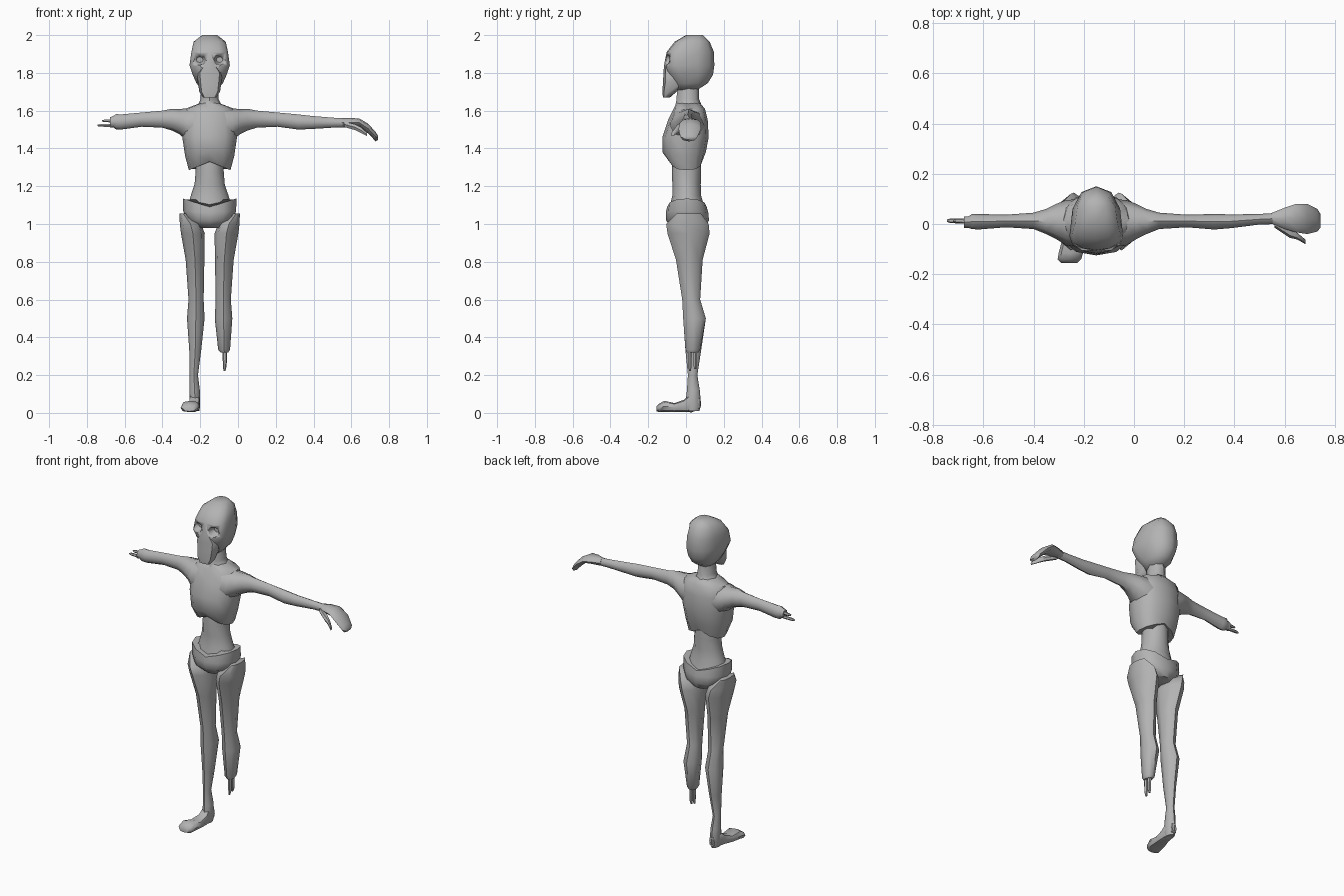
import bpy, bmesh, math

CX = -0.15  # body centre line; local x is measured from here
grey = bpy.data.materials.new("bone_grey")
grey.diffuse_color = (0.45, 0.45, 0.45, 1)


def loft(name, axis, rings, n=8, power=1.0, side=1, angle=50):
    """Skin rings of (position, a0, a1, b0, b1, widest b, side drop)."""
    bm = bmesh.new()
    loops = []
    for r in rings:
        t, a0, a1, b0, b1 = r[:5]
        mid = r[5] if len(r) > 5 and r[5] is not None else (b0 + b1) / 2
        drop = r[6] if len(r) > 6 else 0
        loop = []
        for i in range(n):
            c, s = math.cos(math.tau * i / n), math.sin(math.tau * i / n)
            c = math.copysign(abs(c) ** power, c)
            s = math.copysign(abs(s) ** power, s)
            a = (a0 + a1) / 2 + c * (a1 - a0) / 2
            b = mid + s * ((b1 - mid) if s > 0 else (mid - b0))
            h = t - drop * abs(c)
            x, y, z = {"z": (a, b, h), "x": (t, a, b), "y": (a, t, b)}[axis]
            loop.append(bm.verts.new((CX + side * x, y, z)))
        loops.append(loop)
    for p, q in zip(loops, loops[1:]):
        for i in range(n):
            j = (i + 1) % n
            bm.faces.new((p[i], p[j], q[j], q[i]))
    bm.faces.new(loops[0])
    bm.faces.new(loops[-1])
    bmesh.ops.recalc_face_normals(bm, faces=bm.faces)
    me = bpy.data.meshes.new(name)
    bm.to_mesh(me)
    bm.free()
    me.materials.append(grey)
    ob = bpy.data.objects.new(name, me)
    bpy.context.collection.objects.link(ob)
    bpy.ops.object.select_all(action="DESELECT")
    ob.select_set(True)
    bpy.context.view_layer.objects.active = ob
    bpy.ops.object.shade_smooth_by_angle(angle=math.radians(angle))
    return ob


# Skull with sunken eye sockets
skull = loft("skull", "z", [
    (1.71, -.04, .04, -.05, .06),
    (1.745, -.07, .07, -.07, .115, 0),
    (1.79, -.09, .09, -.10, .143, -.03),
    (1.84, -.107, .107, -.112, .15, -.05),
    (1.91, -.097, .097, -.103, .148, -.04),
    (1.965, -.085, .085, -.06, .125, 0),
    (2.0, -.04, .04, 0, .09)], n=12, power=.85)
for s in (-1, 1):
    cutter = loft("socket_cutter", "y", [
        (-.16, .02, .092, 1.835, 1.905),
        (-.10, .022, .088, 1.84, 1.90),
        (-.065, .035, .07, 1.855, 1.885)], side=s)
    cutter.hide_render = True
    mod = skull.modifiers.new("socket", "BOOLEAN")
    mod.operation, mod.solver, mod.object = "DIFFERENCE", "EXACT", cutter
    bpy.context.view_layer.objects.active = skull
    bpy.ops.object.modifier_apply(modifier="socket")
    bpy.data.objects.remove(cutter)

# Long narrow jaw and nose ridge
loft("jaw", "z", [
    (1.67, -.035, .035, -.122, -.085),
    (1.70, -.055, .055, -.125, -.05),
    (1.75, -.062, .062, -.122, -.01),
    (1.80, -.068, .068, -.119, -.02),
    (1.835, -.04, .04, -.117, -.04),
    (1.90, -.014, .014, -.105, -.06)], power=.75)

# Neck
loft("neck", "z", [
    (1.76, -.045, .045, -.045, .07),
    (1.66, -.048, .048, -.05, .07),
    (1.635, -.06, .06, -.055, .08),
    (1.58, -.12, .12, -.07, .10)])

# Rib cage, its lower rim dipping at the sides
loft("rib_cage", "z", [
    (1.64, -.05, .05, -.05, .075),
    (1.61, -.13, .13, -.065, .10),
    (1.55, -.145, .145, -.095, .115),
    (1.46, -.145, .145, -.125, .12),
    (1.38, -.13, .13, -.125, .105, None, .02),
    (1.33, -.11, .11, -.08, .085, None, .045)], n=12, power=.85)

# Waist
loft("waist", "z", [
    (1.36, -.07, .07, -.07, .08),
    (1.27, -.075, .075, -.075, .08),
    (1.21, -.08, .08, -.072, .078),
    (1.15, -.10, .10, -.072, .08),
    (1.08, -.12, .12, -.09, .10)], n=12)

# Pelvis, its upper rim rising at the sides
loft("pelvis", "z", [
    (1.09, -.142, .142, -.10, .11, None, -.045),
    (1.06, -.14, .14, -.107, .118, None, -.01),
    (1.02, -.125, .125, -.107, .122),
    (.98, -.06, .06, -.07, .10)], n=12, power=.9)

# Arms: one whole, one ending at a stump
upper_arm = [
    (.06, -.09, .10, 1.41, 1.625),
    (.12, -.085, .095, 1.44, 1.613),
    (.16, -.06, .08, 1.475, 1.608),
    (.20, -.04, .06, 1.495, 1.61),
    (.25, -.02, .045, 1.51, 1.60),
    (.36, -.013, .037, 1.515, 1.59),
    (.47, -.022, .04, 1.50, 1.58)]
loft("whole_arm", "x", upper_arm + [
    (.54, -.016, .038, 1.503, 1.572),
    (.65, -.002, .04, 1.51, 1.563),
    (.73, .0, .045, 1.512, 1.558)])
loft("cut_arm", "x", upper_arm + [
    (.495, -.02, .04, 1.50, 1.582),
    (.51, -.015, .03, 1.512, 1.572),
    (.527, -.015, .03, 1.512, 1.565)], side=-1)

# Drooping mitten hand and thumb
loft("hand", "x", [
    (.70, .0, .045, 1.512, 1.56),
    (.75, -.02, .065, 1.515, 1.562),
    (.795, -.033, .08, 1.515, 1.557),
    (.84, -.04, .08, 1.478, 1.53),
    (.88, -.03, .06, 1.437, 1.485),
    (.892, -.015, .04, 1.447, 1.465)])
loft("thumb", "x", [
    (.71, -.015, .02, 1.512, 1.545),
    (.77, -.055, -.015, 1.495, 1.53),
    (.80, -.062, -.035, 1.48, 1.515),
    (.832, -.08, -.062, 1.465, 1.485)], n=6)

# Legs: one whole, one ending at a stump
upper_leg = [
    (1.055, .12, .16, -.05, .08),
    (1.0, .045, .158, -.105, .12),
    (.95, .026, .152, -.098, .125),
    (.81, .028, .127, -.053, .088),
    (.60, .032, .112, -.02, .075),
    (.50, .027, .12, -.015, .105)]
loft("whole_leg", "z", upper_leg + [
    (.33, .045, .108, -.003, .08),
    (.20, .062, .106, .01, .06),
    (.12, .052, .107, .005, .073),
    (.04, .05, .105, -.005, .08),
    (.01, .055, .10, .0, .07)], side=-1)
loft("cut_leg", "z", upper_leg + [
    (.335, .045, .108, -.003, .075),
    (.32, .058, .098, .005, .065)])

# Foot
loft("foot", "y", [
    (.075, .06, .095, .02, .08),
    (.03, .052, .108, .003, .11),
    (-.01, .05, .115, .005, .07),
    (-.06, .05, .135, .006, .052),
    (-.115, .053, .15, .006, .064),
    (-.14, .06, .154, .004, .05),
    (-.155, .075, .14, .008, .036)], side=-1, power=.75)

# Paired bones showing at each stump
for i in range(2):
    z = 1.522 + .024 * i
    end = .595 - .025 * i
    loft(f"forearm_bone_{i + 1}", "x", [
        (.51, .0, .022, z - .009, z + .009),
        (end - .015, .004, .022, z - .008, z + .008),
        (end, .008, .018, z - .004, z + .004)], n=6, side=-1)
    y = .021 + .028 * i
    loft(f"shin_bone_{i + 1}", "z", [
        (.35, .067, .093, y - .012, y + .012),
        (.25, .07, .09, y - .01, y + .01),
        (.222 + .01 * i, .073, .083, y - .006, y + .006)], n=6)
